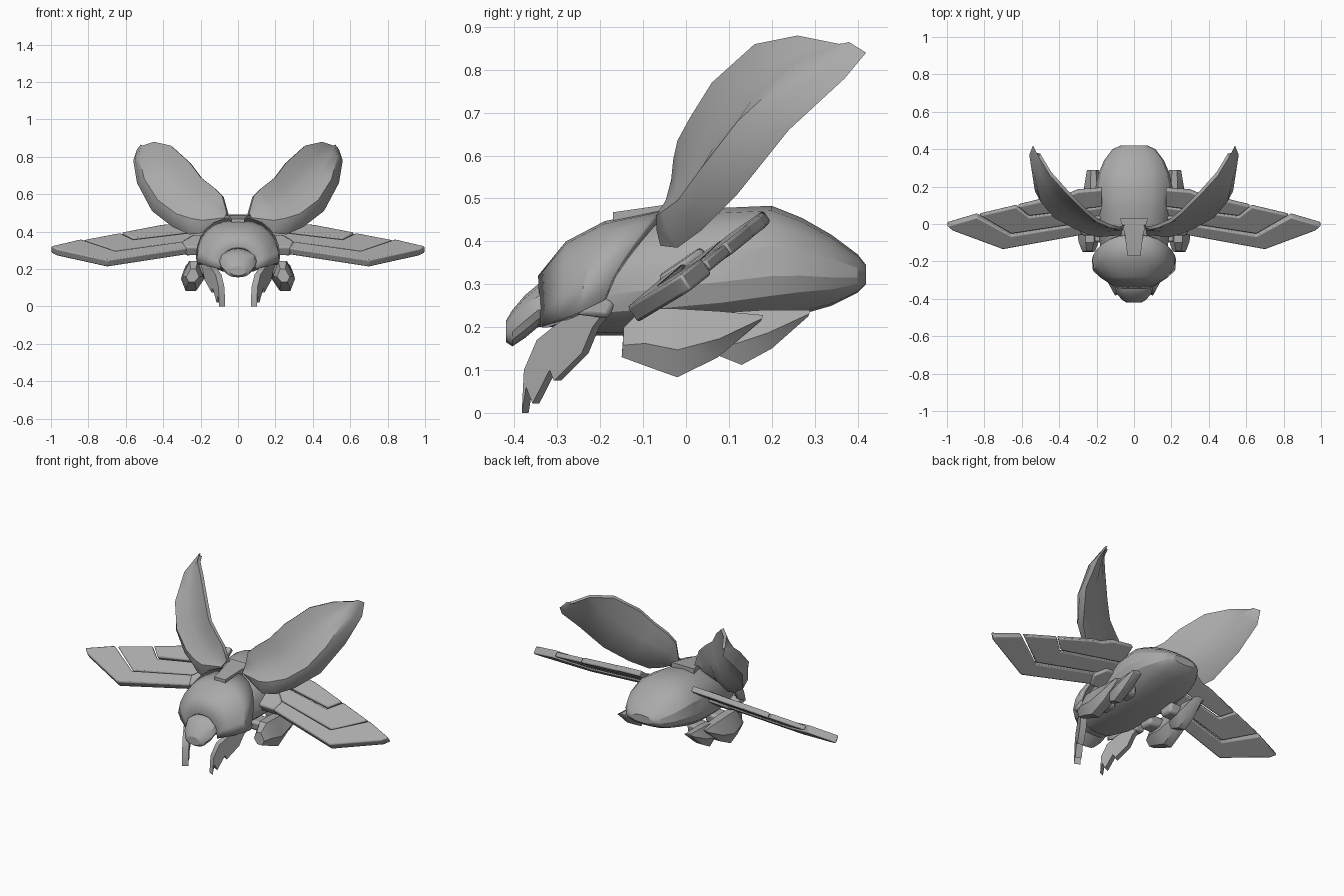
import bpy, bmesh
from math import sin, cos, pi
from mathutils import Vector

if "Cube" in bpy.data.objects:
    bpy.data.objects.remove(bpy.data.objects["Cube"])

grey = bpy.data.materials.new("plain_grey")
grey.use_nodes = True
grey.diffuse_color = (0.4, 0.4, 0.4, 1)
grey.node_tree.nodes["Principled BSDF"].inputs["Base Color"].default_value = (0.4, 0.4, 0.4, 1)


def finish(name, bm, mirror=False, bevel=0, angle=35):
    bmesh.ops.recalc_face_normals(bm, faces=bm.faces)
    mesh = bpy.data.meshes.new(name)
    bm.to_mesh(mesh)
    bm.free()
    mesh.materials.append(grey)
    ob = bpy.data.objects.new(name, mesh)
    bpy.context.collection.objects.link(ob)
    bpy.ops.object.select_all(action="DESELECT")
    ob.select_set(True)
    bpy.context.view_layer.objects.active = ob
    bpy.ops.object.shade_smooth_by_angle(angle=angle * pi / 180)
    if bevel:
        mod = ob.modifiers.new("soft_edges", "BEVEL")
        mod.width, mod.segments = bevel, 2
    if mirror:
        ob.modifiers.new("mirror", "MIRROR")
    return ob


def loft(name, rings, closed=True, **kw):
    """Skin a row of rings that all have the same point count."""
    bm = bmesh.new()
    rows = [[bm.verts.new(p) for p in ring] for ring in rings]
    n = len(rows[0])
    for a, b in zip(rows, rows[1:]):
        for i in range(n if closed else n - 1):
            j = (i + 1) % n
            bm.faces.new((a[i], a[j], b[j], b[i]))
    if closed:
        bm.faces.new(rows[0])
        bm.faces.new(rows[-1])
    return finish(name, bm, **kw)


def slab(name, outline, place, offset, **kw):
    """Flat outline put into space by place(), thickened both ways by offset."""
    off = Vector(offset)
    bm = bmesh.new()
    a = [bm.verts.new(Vector(place(u, v)) + off) for u, v in outline]
    b = [bm.verts.new(Vector(place(u, v)) - off) for u, v in outline]
    bm.faces.new(a)
    bm.faces.new(b)
    for i in range(len(a)):
        j = (i + 1) % len(a)
        bm.faces.new((a[i], a[j], b[j], b[i]))
    return finish(name, bm, mirror=True, **kw)


def power(v, p):
    return abs(v) ** p * (1 if v >= 0 else -1)


# abdomen: y, half width, bottom, top
def hull_ring(y, w, lo, hi, n=16):
    mid = lo + (hi - lo) * 0.4
    ring = []
    for k in range(n):
        s, c = sin(2 * pi * k / n), cos(2 * pi * k / n)
        h = hi - mid if s > 0 else mid - lo
        ring.append((w * power(c, 0.85), y, mid + h * power(s, 0.9)))
    return ring


abdomen = [(-0.3, .11, .19, .33), (-.2, .17, .18, .41), (-.05, .19, .18, .46),
           (.08, .205, .19, .478), (.2, .205, .21, .483), (.27, .19, .23, .455),
           (.34, .16, .25, .415), (.4, .115, .28, .37), (.42, .07, .3, .345)]
loft("abdomen", [hull_ring(*s) for s in abdomen], angle=25)

# thorax shield: side y, top y, half width, bottom, top
shield = [(-.34, -.345, .1, .2, .32), (-.29, -.28, .175, .22, .4),
          (-.25, -.19, .22, .235, .447), (-.19, -.06, .225, .265, .475)]
rows = []
for ys, yt, w, lo, hi in shield:
    arc = [k * pi / 12 for k in range(13)]
    rows.append([(w * power(cos(t), 0.8), ys + (yt - ys) * sin(t) ** 1.3,
                  lo + (hi - lo) * sin(t) ** 0.95) for t in arc])
ob = loft("thorax_shield", rows, closed=False, angle=30)
ob.modifiers.new("shell", "SOLIDIFY").thickness = 0.02

# head: y, half width, bottom, top
head = [(-.3, .1, .2, .31), (-.345, .1, .2, .3), (-.375, .09, .175, .275),
        (-.405, .065, .155, .24), (-.42, .04, .165, .215)]
loft("head", [hull_ring(*s, n=12) for s in head], angle=30)

# wedge between the wing case hinges
loft("back_wedge", [[(-w, y, z), (w, y, z), (w, y, z - .05), (-w, y, z - .05)]
                    for y, w, z in ((-.17, .035, .468), (-.05, .05, .485), (.03, .075, .49))])

# raised wing cases: upper edge, front lip, outer back edge at each station
stations = [((.06, -.02, .5), (.07, -.06, .475), (.08, -.04, .45)),
            ((.085, -.03, .59), (.19, -.07, .46), (.2, -.06, .39)),
            ((.13, -.02, .635), (.25, -.055, .47), (.26, -.02, .385)),
            ((.2, .01, .69), (.33, -.02, .495), (.35, .035, .425)),
            ((.26, .06, .77), (.43, .035, .57), (.46, .12, .51)),
            ((.36, .16, .86), (.5, .12, .68), (.54, .24, .66)),
            ((.45, .26, .88), (.53, .25, .8), (.56, .37, .78)),
            ((.51, .36, .86), (.52, .38, .865), (.54, .42, .84))]
back = Vector((-.45, .8, -.3))
rings = []
for i, (u, lip, k) in enumerate(stations):
    u, lip, k = Vector(u), Vector(lip), Vector(k)
    depth = sin(pi * i / (len(stations) - 1))
    ring = [u]
    ring += [u.lerp(lip, t) + back * d * depth for t, d in ((.33, .025), (.7, .03))]
    ring += [lip, lip.lerp(k, .5) + Vector((.012, -.008, 0)) * depth, k]
    ring += [k.lerp(u, t) + back * d * depth for t, d in ((.3, .045), (.65, .045))]
    rings.append(ring + [u + back * .02])
loft("wing_case", rings, mirror=True, angle=40)

# flat flight wings, tilted with the front edge low
def wing_plane(x, y):
    return (x, y, .335 + .68 * y - .03 * x)


wings = {"wing_front_frame": ([(.18, -.02), (.26, -.045), (.7, -.125), (.97, -.025), (1, .0),
                               (.84, .048), (.655, -.052), (.18, .025)], .022),
         "wing_middle_panel": ([(.17, .028), (.655, -.047), (.825, .052), (.63, .098),
                                (.56, .043), (.17, .095)], .014),
         "wing_inner_panel": ([(.17, .1), (.56, .05), (.62, .1), (.41, .15), (.36, .155),
                               (.3, .18), (.17, .19)], .016)}
for name, (outline, t) in wings.items():
    slab(name, outline, wing_plane, (0, -.56 * t, .83 * t), bevel=.007)
slab("wing_root", [(.16, -.05), (.28, -.05), (.3, .0), (.24, .05), (.16, .05)], wing_plane,
     (0, -.015, .024), bevel=.01)

# legs: flat outlines in side view, leaning sideways
front_leg = [(-.2, .265), (-.18, .24), (-.21, .2), (-.235, .14), (-.3, .075), (-.31, .1),
             (-.35, .022), (-.365, .06), (-.375, 0), (-.37, .1), (-.34, .17), (-.29, .21)]
slab("front_leg", front_leg, lambda y, z: (.085 + .55 * (y + .375), y, z), (.016, -.008, 0))
slab("front_hip", [(-.26, .23), (-.2, .275), (-.165, .255), (-.18, .22)],
     lambda y, z: (.19, y, z), (.03, 0, 0), bevel=.012)


def thick_leg(name, top, low, x_in, x_out):
    """Bulged plate leg skinned between an upper and a lower edge."""
    rings = []
    for i, ((y, zt), (y2, zl)) in enumerate(zip(top, low)):
        f = .3 + .7 * sin(pi * (i + .6) / (len(top) + .3))
        xm, hw = (x_in + x_out) / 2, (x_out - x_in) / 2 * f
        zm = zt * .4 + zl * .6
        rings.append([(xm - hw * .5, y, zt), (xm + hw * .3, y, zt), (xm + hw, (y + y2) / 2, zm),
                      (xm + hw * .6, y2, zl), (xm - hw * .3, y2, zl), (xm - hw, (y + y2) / 2, zm)])
    loft(name, rings, mirror=True, angle=40)


thick_leg("middle_leg", [(-.145, .2), (-.1, .243), (-.02, .243), (.08, .237), (.18, .228)],
          [(-.15, .13), (-.09, .108), (-.02, .083), (.075, .13), (.175, .215)], .18, .305)
thick_leg("hind_leg", [(.05, .22), (.1, .235), (.18, .24), (.29, .24)],
          [(.06, .14), (.13, .112), (.2, .15), (.285, .225)], .17, .27)

# joints linking the legs to the belly
for name, y, z in (("middle_joint", -.05, .2), ("hind_joint", .12, .2)):
    slab(name, [(-.04, -.03), (.04, -.03), (.05, .03), (-.05, .03)],
         lambda u, v: (.17, y + u, z + v), (.05, 0, 0), bevel=.015)
